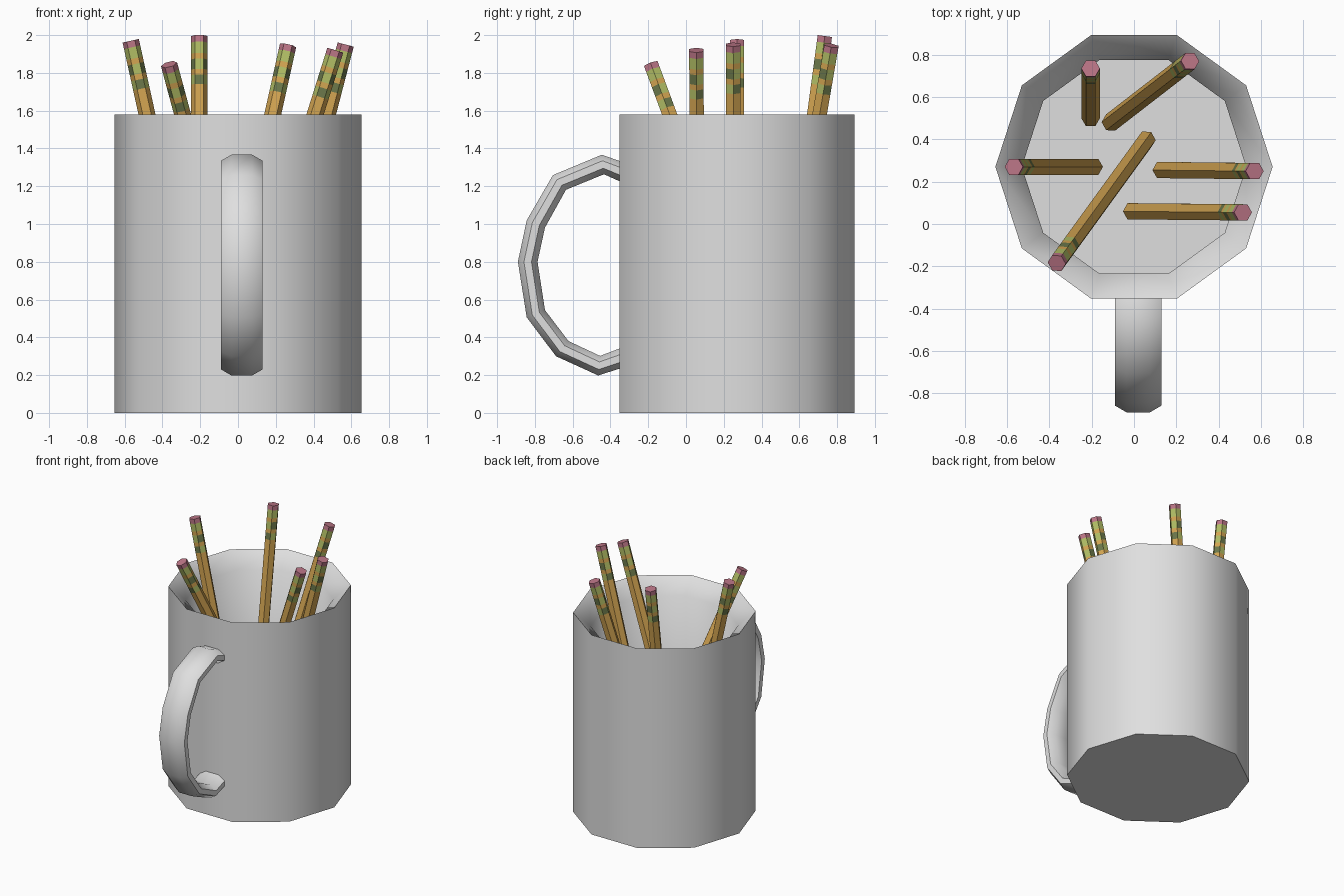
import bpy, bmesh, math
from mathutils import Vector

if "Cube" in bpy.data.objects:
    bpy.data.objects.remove(bpy.data.objects["Cube"])


def mat(name, rgb):
    m = bpy.data.materials.new(name)
    m.diffuse_color = (*rgb, 1)
    m.use_nodes = True
    m.node_tree.nodes["Principled BSDF"].inputs["Base Color"].default_value = m.diffuse_color
    return m


WHITE = mat("mug_white", (0.74, 0.74, 0.74))
TAN = mat("pencil_yellow", (0.66, 0.38, 0.085))
PINK = mat("eraser_pink", (0.50, 0.18, 0.24))
LIGHT = mat("light_green", (0.44, 0.51, 0.13))
DARK = mat("dark_green", (0.15, 0.19, 0.07))


def finish(name, bm, mats, angle=None):
    bmesh.ops.recalc_face_normals(bm, faces=bm.faces)
    me = bpy.data.meshes.new(name)
    bm.to_mesh(me)
    bm.free()
    for m in mats:
        me.materials.append(m)
    ob = bpy.data.objects.new(name, me)
    bpy.context.collection.objects.link(ob)
    if angle:
        bpy.ops.object.select_all(action='DESELECT')
        ob.select_set(True)
        bpy.context.view_layer.objects.active = ob
        bpy.ops.object.shade_smooth_by_angle(angle=math.radians(angle))
    return ob


def loft(rings, rule=lambda ring, side: 0):
    """Skin a list of point rings and cap both ends."""
    bm = bmesh.new()
    vs = [[bm.verts.new(p) for p in r] for r in rings]
    n = len(rings[0])
    for i in range(len(vs) - 1):
        for j in range(n):
            k = (j + 1) % n
            f = bm.faces.new((vs[i][j], vs[i][k], vs[i + 1][k], vs[i + 1][j]))
            f.material_index = rule(i, j)
    bm.faces.new(vs[0]).material_index = rule(0, 0)
    bm.faces.new(vs[-1]).material_index = rule(len(vs) - 2, 0)
    return bm


# Mug: ten-sided cup with a rim sloping down to the inside
def ring(r, z, n=10):
    return [Vector((r * math.cos(2 * math.pi * i / n),
                    0.27 + r * math.sin(2 * math.pi * i / n), z)) for i in range(n)]


profile = [(0.655, 0), (0.655, 1.58), (0.53, 1.47), (0.53, 0.22)]
finish("mug", loft([ring(r, z) for r, z in profile]), [WHITE], 50)

# Handle: flattened octagon swept along a C path in the y-z plane
path = [(-0.30, 1.26), (-0.44, 1.315), (-0.67, 1.22), (-0.795, 1.0), (-0.838, 0.8),
        (-0.795, 0.525), (-0.655, 0.34), (-0.46, 0.25), (-0.30, 0.305)]
section = [(0.055, 0.052), (0.11, 0.02), (0.11, -0.02), (0.055, -0.052),
           (-0.055, -0.052), (-0.11, -0.02), (-0.11, 0.02), (-0.055, 0.052)]
pts = [Vector((0.02, y, z)) for y, z in path]
rings = []
for i, p in enumerate(pts):
    t = (pts[min(i + 1, len(pts) - 1)] - pts[max(i - 1, 0)]).normalized()
    nrm = Vector((0, t.z, -t.y))
    rings.append([p + Vector((a, 0, 0)) + nrm * b for a, b in section])
finish("handle", loft(rings), [WHITE], 50)

# Pencils: hexagonal shafts with striped tops and erasers
BANDS = [0, 0.035, 0.095, 0.125, 0.18, 0.21, 0.26]  # distance from the top


def pencil(name, top, foot):
    top, foot = Vector(top), Vector(foot)
    axis = foot - top
    length = axis.length
    axis.normalize()
    u = (Vector((1, 0, 0)) - axis * axis.x).normalized()
    v = axis.cross(u)
    hexagon = [u * math.cos(math.pi / 3 * k) * 0.044 + v * math.sin(math.pi / 3 * k) * 0.044
               for k in range(6)]
    rings = [[top + axis * d + h for h in hexagon] for d in BANDS + [length]]

    def rule(i, j):
        if i == 0:
            return 1
        if i == 1:
            return 2
        if i in (3, 5):
            return 2 + (j + i // 2) % 2
        return 0
    finish(name, loft(rings, rule), [TAN, PINK, LIGHT, DARK])


PENCILS = [((-0.568, 0.27, 1.97), (-0.19, 0.27, 0.26)),
           ((-0.205, 0.735, 1.995), (-0.205, 0.50, 0.25)),
           ((0.265, 0.77, 1.945), (-0.11, 0.48, 0.26)),
           ((0.57, 0.25, 1.95), (0.13, 0.255, 0.26)),
           ((0.515, 0.055, 1.92), (-0.01, 0.06, 0.25)),
           ((-0.365, -0.185, 1.845), (0.06, 0.40, 0.27))]
for n, (a, b) in enumerate(PENCILS):
    pencil(f"pencil_{n + 1}", a, b)
